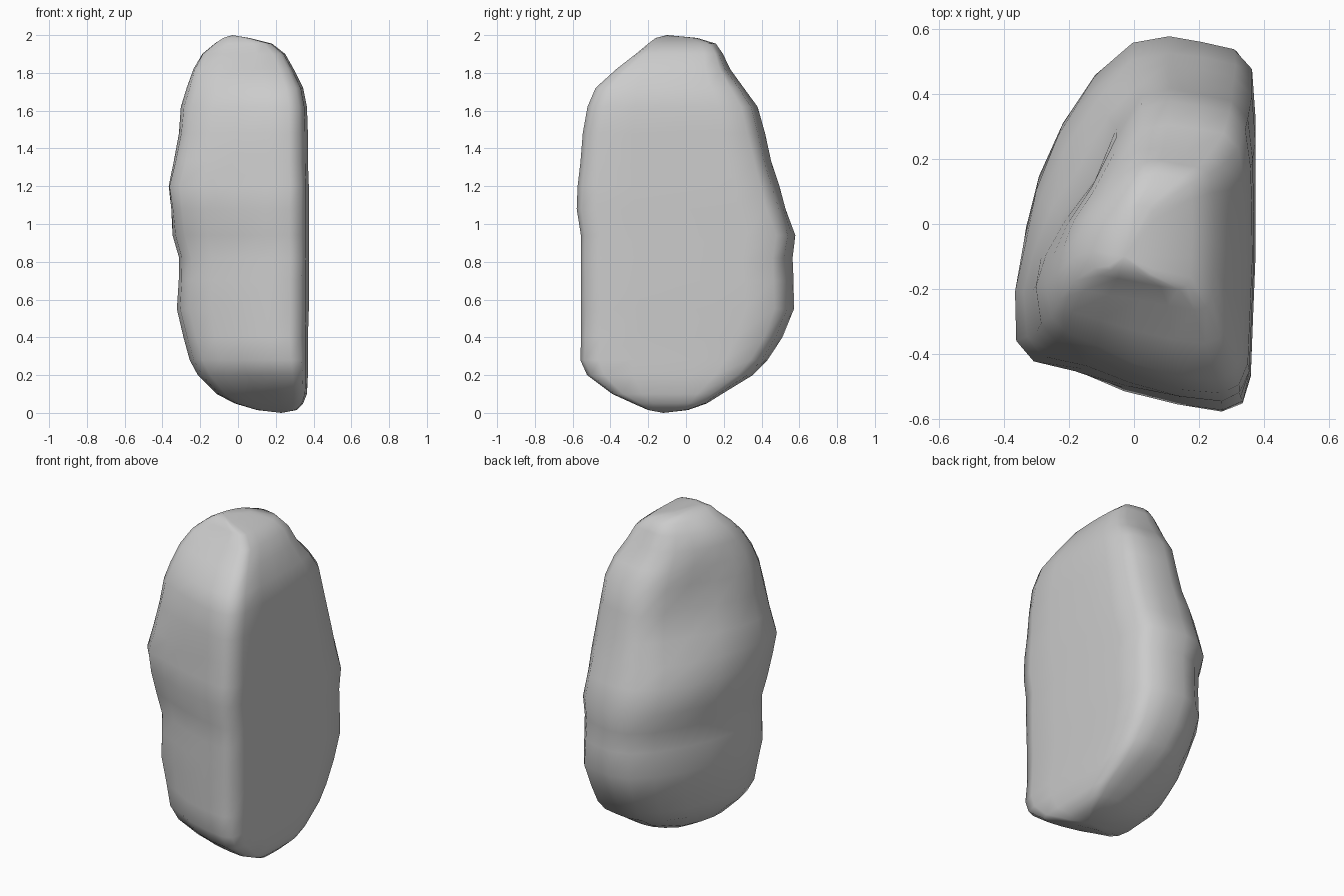
import bpy, bmesh
from mathutils import Vector, noise

if "Cube" in bpy.data.objects:
    bpy.data.objects.remove(bpy.data.objects["Cube"])

# Horizontal outline of the rock, as fractions of each level's bounding box
OUTLINE = [(.72, -1), (.89, -.95), (.96, -.8), (.98, -.45), (1, -.1), (1, .25), (1, .55),
           (.97, .82), (.82, .93), (.55, .97), (.27, 1), (-.02, .95), (-.3, .77),
           (-.55, .5), (-.78, .22), (-.92, -.05), (-1, -.32), (-.97, -.6),
           (-.83, -.72), (-.5, -.79), (-.1, -.88), (.35, -.96)]

# Levels from bottom to top: z, x min, x max, y min, y max
LEVELS = [(.015, .10, .31, -.20, .01), (.05, -.02, .345, -.28, .11), (.1, -.12, .365, -.39, .19),
          (.2, -.22, .37, -.52, .35), (.28, -.27, .37, -.56, .43), (.4, -.31, .37, -.56, .51),
          (.55, -.335, .375, -.555, .57), (.7, -.325, .375, -.56, .565), (.82, -.325, .375, -.56, .56),
          (.94, -.355, .375, -.56, .58), (1.08, -.365, .375, -.58, .525), (1.2, -.37, .375, -.57, .49),
          (1.33, -.345, .37, -.56, .455), (1.48, -.33, .37, -.55, .42), (1.62, -.32, .365, -.52, .385),
          (1.72, -.29, .345, -.48, .32), (1.82, -.245, .295, -.37, .25), (1.9, -.19, .25, -.27, .21),
          (1.955, -.12, .18, -.2, .16), (1.985, -.07, .06, -.16, .06)]


def ramp(z, *stops):
    """Piecewise-linear value along the height."""
    for (za, a), (zb, b) in zip(stops, stops[1:]):
        if z <= zb:
            return a + (b - a) * max(0, (z - za) / (zb - za))
    return stops[-1][1]


def chip(u, v, z):
    """Bulges and chipped-off corners that vary with height."""
    front_left = max(0, -u) * max(0, -v) / .6
    back_right = max(0, u) * max(0, v) ** 2
    back_left = max(0, 1 - (Vector((u, v)) - Vector((-.5, .45))).length / .85)
    a = front_left * ramp(z, (0, 0), (.2, -.04), (.45, -.045), (.8, -.035), (1.2, 0), (1.45, -.03), (1.7, -.05), (1.85, -.01), (2, .02))
    b = back_right * ramp(z, (0, 0), (1.3, 0), (1.5, -.02), (1.85, -.035), (2, 0))
    c = back_left * ramp(z, (0, .03), (.15, .05), (.4, .02), (.7, .03), (1.05, .05), (1.25, .0), (1.42, -.07), (1.6, -.06), (1.8, .0), (2, 0))
    return Vector((-a * .6 + b * .7 - c * .85, -a * .8 + b * .7 + c * .52, 0))


bm = bmesh.new()
rings = []
for i, (z, x0, x1, y0, y1) in enumerate(LEVELS):
    ring = []
    for u, v in OUTLINE:
        p = Vector(((x0 + x1) / 2 + u * (x1 - x0) / 2, (y0 + y1) / 2 + v * (y1 - y0) / 2, z))
        p += chip(u, v, z)
        # Worn lumps, kept off the flat split face
        if u < .9 and 2 < i < 18:
            p += Vector((u, v, 0)).normalized() * noise.noise(p * 4.0) * .015
        ring.append(bm.verts.new(p))
    rings.append(ring)

# Side skin and rounded caps
n = len(OUTLINE)
for a, b in zip(rings, rings[1:]):
    for k in range(n):
        bm.faces.new((a[k], a[(k + 1) % n], b[(k + 1) % n], b[k]))
base = bm.verts.new((.23, -.12, 0))
peak = bm.verts.new((-.03, -.1, 2))
for k in range(n):
    bm.faces.new((rings[0][(k + 1) % n], rings[0][k], base))
    bm.faces.new((rings[-1][k], rings[-1][(k + 1) % n], peak))
bmesh.ops.recalc_face_normals(bm, faces=bm.faces)
for f in bm.faces:
    f.smooth = True

mesh = bpy.data.meshes.new("standing_rock")
bm.to_mesh(mesh)
bm.free()
rock = bpy.data.objects.new("standing_rock", mesh)
bpy.context.collection.objects.link(rock)
